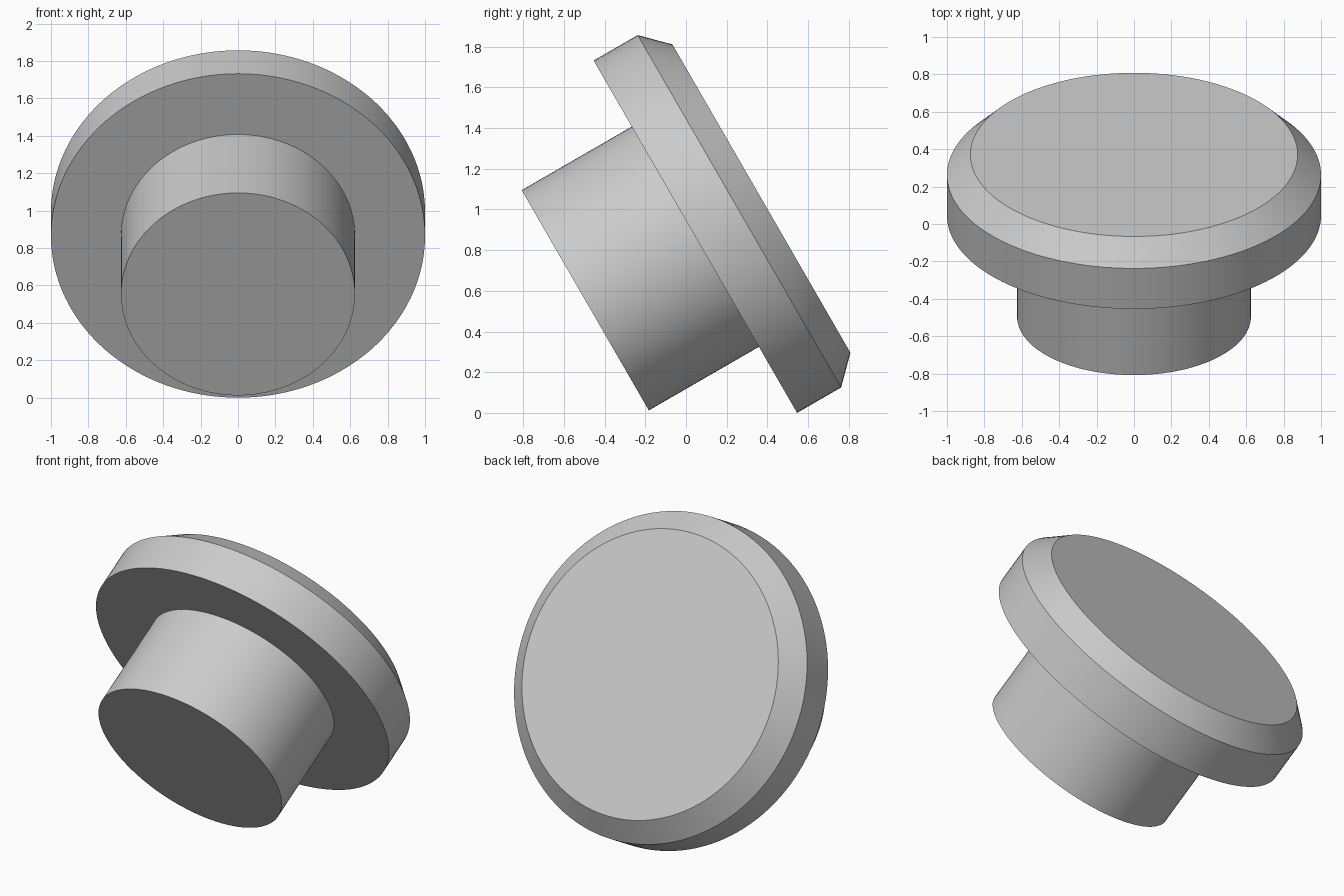
import bpy
import bmesh
from math import radians, tau
from mathutils import Matrix, Vector

SEGMENTS = 128
TILT = radians(-60)

cube = bpy.data.objects.get("Cube")
if cube:
    bpy.data.objects.remove(cube, do_unlink=True)

# Plain grey finish
grey = bpy.data.materials.new("plain_grey")
grey.use_nodes = True
colour = (0.6, 0.6, 0.6, 1)
grey.diffuse_color = colour
grey.node_tree.nodes["Principled BSDF"].inputs["Base Color"].default_value = colour


def lathe(name, profile, material):
    """Revolve (radius, height) points about z into a closed solid."""
    bm = bmesh.new()
    verts = [bm.verts.new((r, 0, z)) for r, z in profile]
    edges = [bm.edges.new(pair) for pair in zip(verts, verts[1:])]
    bmesh.ops.spin(bm, geom=verts + edges, cent=(0, 0, 0), axis=(0, 0, 1),
                   angle=tau, steps=SEGMENTS)
    bmesh.ops.remove_doubles(bm, verts=bm.verts, dist=0.0001)
    # Flat end caps
    bmesh.ops.holes_fill(bm, edges=[e for e in bm.edges if e.is_boundary], sides=0)
    bmesh.ops.recalc_face_normals(bm, faces=bm.faces)
    mesh = bpy.data.meshes.new(name)
    bm.to_mesh(mesh)
    bm.free()
    mesh.materials.append(material)
    obj = bpy.data.objects.new(name, mesh)
    bpy.context.collection.objects.link(obj)
    return obj


# Stem, wide flange and chamfered front rim, turned as one piece
knob = lathe("flanged_plug", [
    (0.625, -0.625),
    (0.625, 0),
    (1, 0),
    (1, 0.25),
    (0.875, 0.375),
], grey)

# Lean the plug so its stem and rim rest near the ground
knob.data.transform(Matrix.Translation(Vector((0, 0.046, 0.866)))
                    @ Matrix.Rotation(TILT, 4, "X"))

bpy.ops.object.select_all(action="DESELECT")
knob.select_set(True)
bpy.context.view_layer.objects.active = knob
bpy.ops.object.shade_smooth_by_angle(angle=radians(30))
